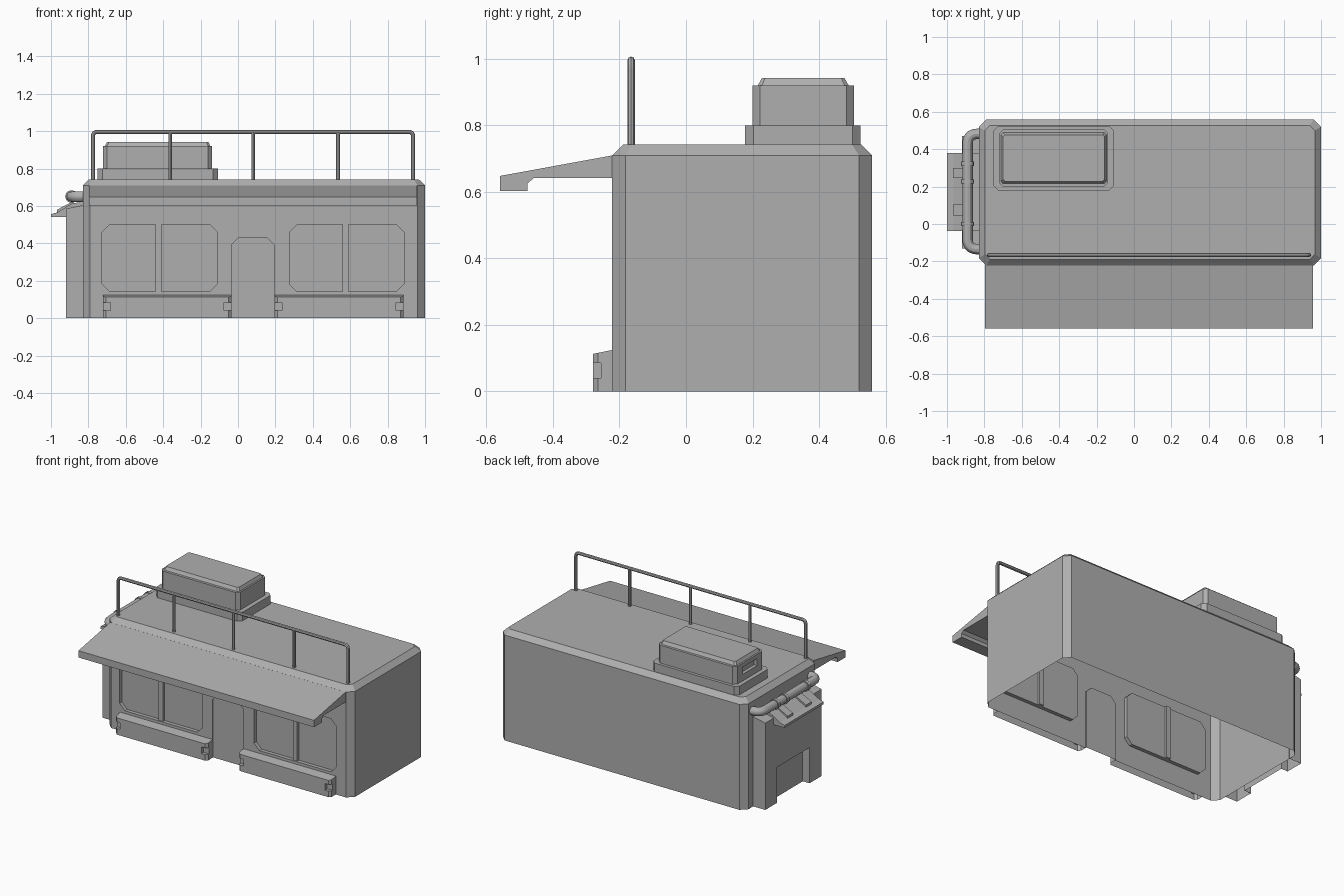
import bpy, bmesh
from mathutils import Vector

if "Cube" in bpy.data.objects:
    bpy.data.objects.remove(bpy.data.objects["Cube"])

# Dark grey paint shared by every part
grey = bpy.data.materials.new("dark_grey")
grey.diffuse_color = (.43, .43, .43, 1)
grey.use_nodes = True
grey.node_tree.nodes["Principled BSDF"].inputs["Base Color"].default_value = grey.diffuse_color


def loft(name, rings):
    """Closed solid through rings with equal point counts."""
    bm = bmesh.new()
    vs = [[bm.verts.new(p) for p in r] for r in rings]
    n = len(vs[0])
    for a, b in zip(vs, vs[1:]):
        for i in range(n):
            j = (i + 1) % n
            bm.faces.new((a[i], a[j], b[j], b[i]))
    bm.faces.new(vs[0][::-1])
    bm.faces.new(vs[-1])
    bmesh.ops.recalc_face_normals(bm, faces=bm.faces)
    me = bpy.data.meshes.new(name)
    bm.to_mesh(me)
    bm.free()
    me.materials.append(grey)
    ob = bpy.data.objects.new(name, me)
    bpy.context.collection.objects.link(ob)
    return ob


def octagon(u0, u1, v0, v1, c):
    """Rectangle with cut corners."""
    return [(u0 + c, v0), (u1 - c, v0), (u1, v0 + c), (u1, v1 - c),
            (u1 - c, v1), (u0 + c, v1), (u0, v1 - c), (u0, v0 + c)]


def stack(name, levels):
    """levels: (z, x0, x1, y0, y1, corner)"""
    return loft(name, [[(x, y, l[0]) for x, y in octagon(*l[1:])] for l in levels])


def box(name, x0, x1, y0, y1, z0, z1):
    q = [(x0, y0), (x1, y0), (x1, y1), (x0, y1)]
    return loft(name, [[(x, y, z) for x, y in q] for z in (z0, z1)])


def panel_cut(x0, x1, z0, z1, depth_y):
    """Cutter for a recess with cut corners in the front wall."""
    return loft("panel_cut", [[(x, y, z) for x, z in octagon(x0, x1, z0, z1, .04)]
                              for y in (-.3, depth_y)])


def cut(ob, cutters):
    bpy.context.view_layer.objects.active = ob
    for c in cutters:
        m = ob.modifiers.new("cut", 'BOOLEAN')
        m.operation, m.solver, m.object = 'DIFFERENCE', 'EXACT', c
        bpy.ops.object.modifier_apply(modifier=m.name)
        bpy.data.objects.remove(c)


def open_bottom(ob):
    bm = bmesh.new()
    bm.from_mesh(ob.data)
    low = [f for f in bm.faces if all(v.co.z < 1e-4 for v in f.verts)]
    bmesh.ops.delete(bm, geom=low, context='FACES')
    bm.to_mesh(ob.data)
    bm.free()


def tube(name, pts, r, bend=0.0, steps=4, res=2):
    """Round tube along a path, with inner corners rounded by bend."""
    P = [Vector(p) for p in pts]
    path = [P[0]]
    for a, b, c in zip(P, P[1:], P[2:]):
        s, e = b + (a - b).normalized() * bend, b + (c - b).normalized() * bend
        for i in range(steps + 1):
            t = i / steps
            path.append(s * (1 - t) ** 2 + b * 2 * t * (1 - t) + e * t * t)
    path.append(P[-1])
    cu = bpy.data.curves.new(name, 'CURVE')
    cu.dimensions = '3D'
    cu.bevel_depth, cu.bevel_resolution, cu.use_fill_caps = r, res, True
    cu.materials.append(grey)
    sp = cu.splines.new('POLY')
    sp.points.add(len(path) - 1)
    for q, p in zip(sp.points, path):
        q.co = (*p, 1)
    ob = bpy.data.objects.new(name, cu)
    bpy.context.collection.objects.link(ob)
    bpy.ops.object.select_all(action='DESELECT')
    ob.select_set(True)
    bpy.context.view_layer.objects.active = ob
    bpy.ops.object.convert(target='MESH')
    bpy.ops.object.shade_smooth_by_angle()


# Cabin shell, open underneath, with two recessed windows and a shallow door panel
cabin = stack("cabin_shell", [(0, -.83, 1, -.222, .56, .04), (.71, -.83, 1, -.222, .56, .04),
                              (.742, -.797, .967, -.189, .527, .027)])
windows = [(-.727, -.11), (.275, .887)]
cut(cabin, [panel_cut(a, b, .143, .5, -.197) for a, b in windows]
    + [panel_cut(-.036, .196, -.1, .43, -.213)])
open_bottom(cabin)
for a, b in windows:
    m = (a + b) / 2 - .006
    box("window_mullion", m - .016, m + .016, -.215, -.18, .143, .5)

# Benches along the front, with notched ends
for a, b in [(-.722, -.036), (.196, .884)]:
    levels = []
    for front_z, back_z in [(0, 0), (.113, .125)]:
        pts = [(a, -.22), (a, -.265), (a + .015, -.28), (b - .015, -.28), (b, -.265), (b, -.22)]
        levels.append([(x, y, back_z + (front_z - back_z) * min(1, (-.22 - y) / .06)) for x, y in pts])
    bench = loft("front_bench", levels)
    cut(bench, [box("notch", x0, x1, -.3, -.256, .04, .085)
                for x0, x1 in [(a - .02, a + .04), (b - .04, b + .02)]])
    open_bottom(bench)

# Front awning with hanging lip
prof = [(-.22, .71), (-.56, .648), (-.56, .602), (-.476, .602), (-.476, .626), (-.457, .642), (-.22, .642)]
loft("front_awning", [[(x, y, z) for y, z in prof] for x in (-.797, .958)])

# Roof railing
ry = -.165
tube("rail_hoop", [(-.776, ry, .74), (-.776, ry, .996), (.936, ry, .996), (.936, ry, .74)], .011, .025)
for x in (-.362, .082, .535):
    tube("rail_post", [(x, ry, .74), (x, ry, .996)], .01)

# Roof unit on its base
stack("roof_unit_base", [(.74, -.75, -.108, .178, .525, .025), (.8, -.75, -.108, .178, .525, .025)])
unit = stack("roof_unit", [(.8, -.722, -.138, .2, .505, .022), (.92, -.722, -.138, .2, .505, .022),
                           (.9205, -.712, -.148, .216, .489, .012), (.942, -.7, -.158, .228, .477, .01)])
cut(unit, [box("vent_cut", -.75, -.7, .275, .43, .845, .892)])

# Side annex with a low recess
annex = loft("side_annex", [[(-.92, y, 0), (-.825, y, 0), (-.825, y, .605), (-.92, y, .585)]
                            for y in (-.13, .47)])
cut(annex, [box("recess", -.95, -.87, 0, .345, -.1, .24)])
open_bottom(annex)

# Small side awning and its brackets
prof = [(-1, .54), (-1, .556), (-.965, .566), (-.89, .612), (-.825, .625), (-.825, .605), (-.92, .54)]
loft("side_awning", [[(x, y, z) for x, z in prof] for y in (-.037, .38)])
prof = [(-.968, .56), (-.968, .58), (-.88, .625), (-.88, .6)]
for y0, y1 in [(.045, .105), (.245, .3)]:
    loft("awning_bracket", [[(x, y, z) for x, z in prof] for y in (y0, y1)])

# Side pipe with collars
tube("side_pipe", [(-.82, .482, .65), (-.89, .482, .65), (-.89, -.135, .65), (-.82, -.135, .65)],
     .028, .055, 5, 4)
for y in (.322, .227, .0):
    tube("pipe_collar", [(-.89, y - .011, .65), (-.89, y + .011, .65)], .034, res=4)
